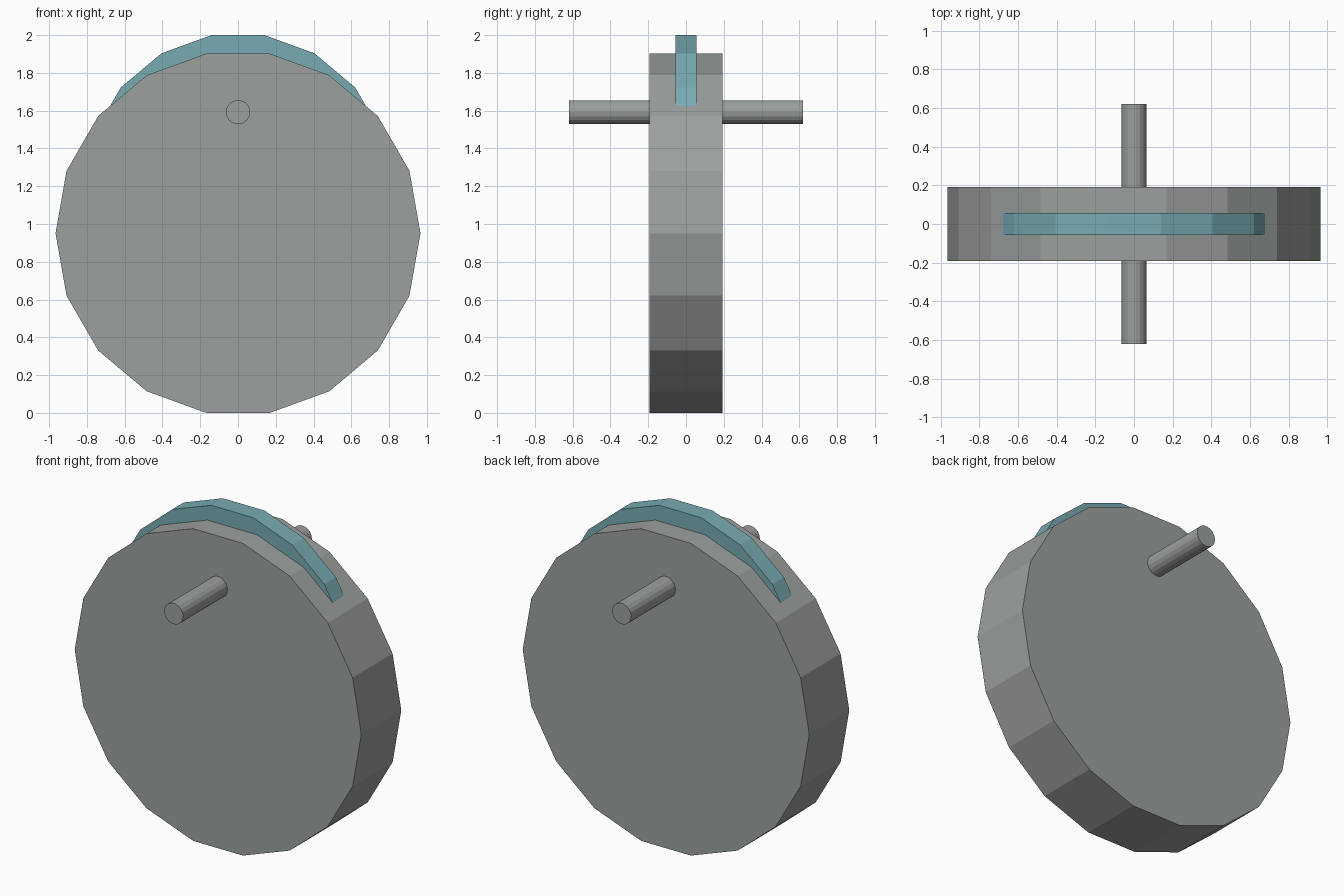
import bpy
import bmesh
from math import radians
from mathutils import Matrix

cube = bpy.data.objects.get("Cube")
if cube:
    bpy.data.objects.remove(cube, do_unlink=True)

SIDES = 18


def make_material(name, rgb):
    mat = bpy.data.materials.new(name)
    mat.use_nodes = True
    color = (*rgb, 1.0)
    mat.diffuse_color = color
    for node in mat.node_tree.nodes:
        if node.type == 'BSDF_PRINCIPLED':
            node.inputs["Base Color"].default_value = color
    return mat


def make_disc(name, radius, depth, z, mat):
    """Flat-sided cylinder lying along y, with a flat facet facing up."""
    bm = bmesh.new()
    turn = Matrix.Rotation(radians(90), 4, 'X') @ Matrix.Rotation(radians(180 / SIDES), 4, 'Z')
    bmesh.ops.create_cone(bm, cap_ends=True, segments=SIDES, radius1=radius,
                          radius2=radius, depth=depth, matrix=turn)
    # Settle the facets so that one flat edge lies exactly on top
    top = max(v.co.z for v in bm.verts)
    flat = sum(abs(v.co.z - top) < radius * 0.001 for v in bm.verts) == 4
    if not flat:
        bmesh.ops.rotate(bm, verts=bm.verts, matrix=Matrix.Rotation(radians(180 / SIDES), 3, 'Y'))
    mesh = bpy.data.meshes.new(name)
    bm.to_mesh(mesh)
    bm.free()
    mesh.materials.append(mat)
    obj = bpy.data.objects.new(name, mesh)
    obj.location.z = z
    bpy.context.collection.objects.link(obj)
    return obj


grey = make_material("stone grey", (0.328, 0.352, 0.337))
teal = make_material("muted teal", (0.188, 0.407, 0.445))

# Wide main wheel
make_disc("wheel", 0.966, 0.385, 0.951, grey)
# Thin inner disc rising out of the wheel's upper rim
make_disc("rim_ridge", 0.81, 0.112, 1.202, teal)
# Off-centre peg through both faces
make_disc("axle", 0.064, 1.24, 1.592, grey)
